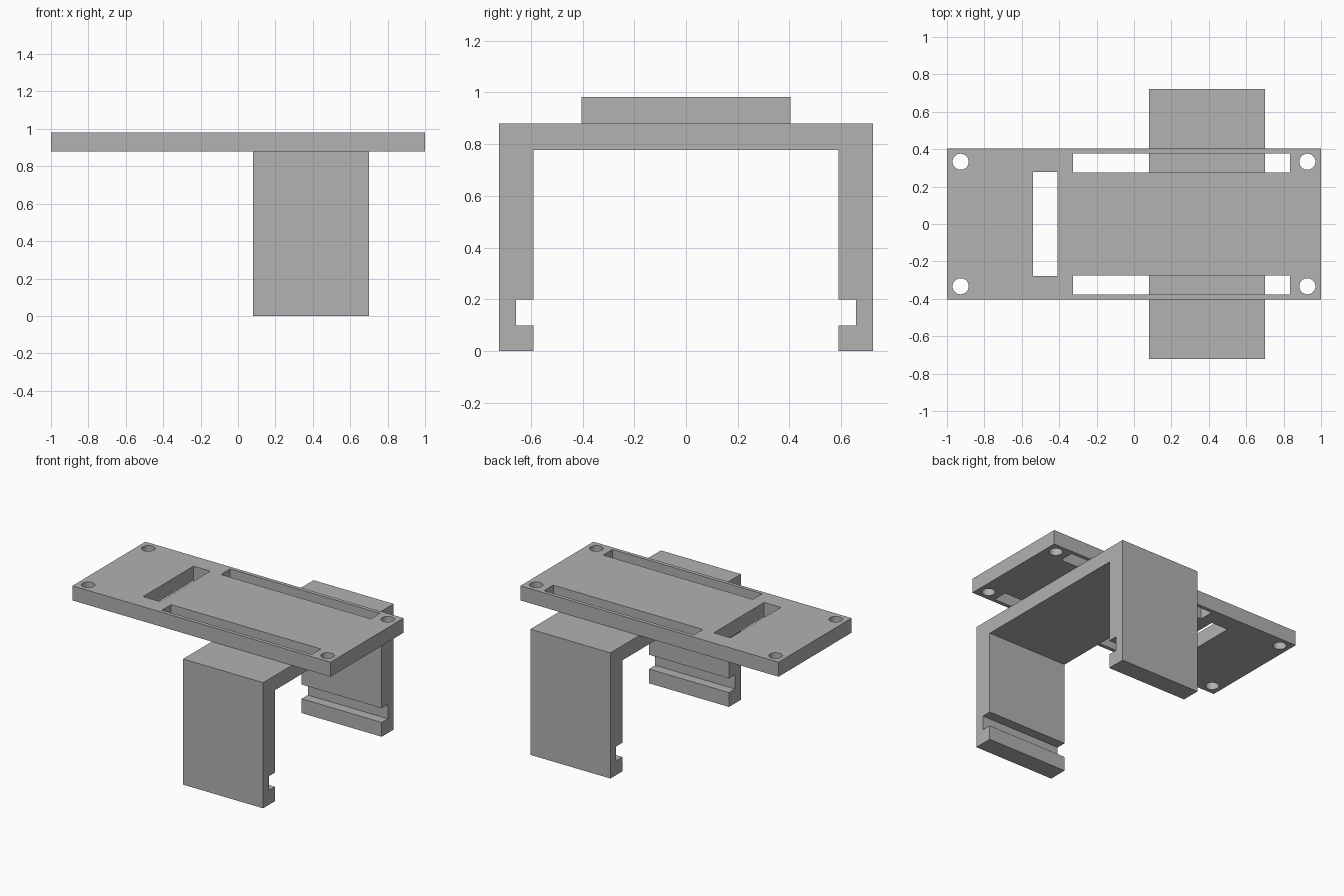
import bpy, bmesh
from mathutils import Matrix

cube = bpy.data.objects.get("Cube")
if cube:
    bpy.data.objects.remove(cube, do_unlink=True)

grey = bpy.data.materials.new("plain grey")
grey.use_nodes = True
colour = (0.445, 0.445, 0.445, 1)
grey.diffuse_color = colour
grey.node_tree.nodes["Principled BSDF"].inputs["Base Color"].default_value = colour


def make_object(name, bm):
    bmesh.ops.recalc_face_normals(bm, faces=bm.faces)
    mesh = bpy.data.meshes.new(name)
    bm.to_mesh(mesh)
    bm.free()
    mesh.materials.append(grey)
    obj = bpy.data.objects.new(name, mesh)
    bpy.context.collection.objects.link(obj)
    return obj


def add_box(bm, x0, x1, y0, y1, z0, z1):
    place = Matrix.Translation(((x0 + x1) / 2, (y0 + y1) / 2, (z0 + z1) / 2))
    size = Matrix.Diagonal((x1 - x0, y1 - y0, z1 - z0, 1))
    bmesh.ops.create_cube(bm, size=1, matrix=place @ size)


PLATE_BOTTOM, PLATE_TOP = 0.88, 0.982

# Mounting plate
bm = bmesh.new()
add_box(bm, -1, 1, -0.404, 0.404, PLATE_BOTTOM, PLATE_TOP)
plate = make_object("mounting_plate", bm)

# Cutters: cross slot, two long slots and four corner screw holes
bm = bmesh.new()
low, high = PLATE_BOTTOM - 0.1, PLATE_TOP + 0.1
add_box(bm, -0.54, -0.41, -0.279, 0.279, low, high)
for side in (-1, 1):
    y0, y1 = sorted((side * 0.276, side * 0.378))
    add_box(bm, -0.325, 0.835, y0, y1, low, high)
    for end in (-1, 1):
        bmesh.ops.create_cone(
            bm, cap_ends=True, segments=32, radius1=0.043, radius2=0.043, depth=high - low,
            matrix=Matrix.Translation((end * 0.927, side * 0.333, (low + high) / 2)))
cutter = make_object("plate_cutter", bm)
cutter.hide_render = True

cut = plate.modifiers.new("openings", "BOOLEAN")
cut.operation = "DIFFERENCE"
cut.solver = "EXACT"
cut.object = cutter
bpy.context.view_layer.objects.active = plate
plate.select_set(True)
bpy.ops.object.modifier_apply(modifier=cut.name)
bpy.data.objects.remove(cutter, do_unlink=True)
bpy.ops.object.shade_smooth_by_angle()

# Clip bracket: mirrored half profile (y, z) swept along x
half = [(0.722, PLATE_BOTTOM), (0.722, 0), (0.59, 0), (0.59, 0.1),
        (0.658, 0.1), (0.658, 0.2), (0.59, 0.2), (0.59, 0.777)]
profile = half + [(-y, z) for y, z in reversed(half)]
bm = bmesh.new()
face = bm.faces.new([bm.verts.new((0.08, y, z)) for y, z in profile])
swept = bmesh.ops.extrude_face_region(bm, geom=[face], use_keep_orig=True)
bmesh.ops.translate(bm, vec=(0.62, 0, 0),
                    verts=[v for v in swept["geom"] if isinstance(v, bmesh.types.BMVert)])
make_object("clip_bracket", bm)
